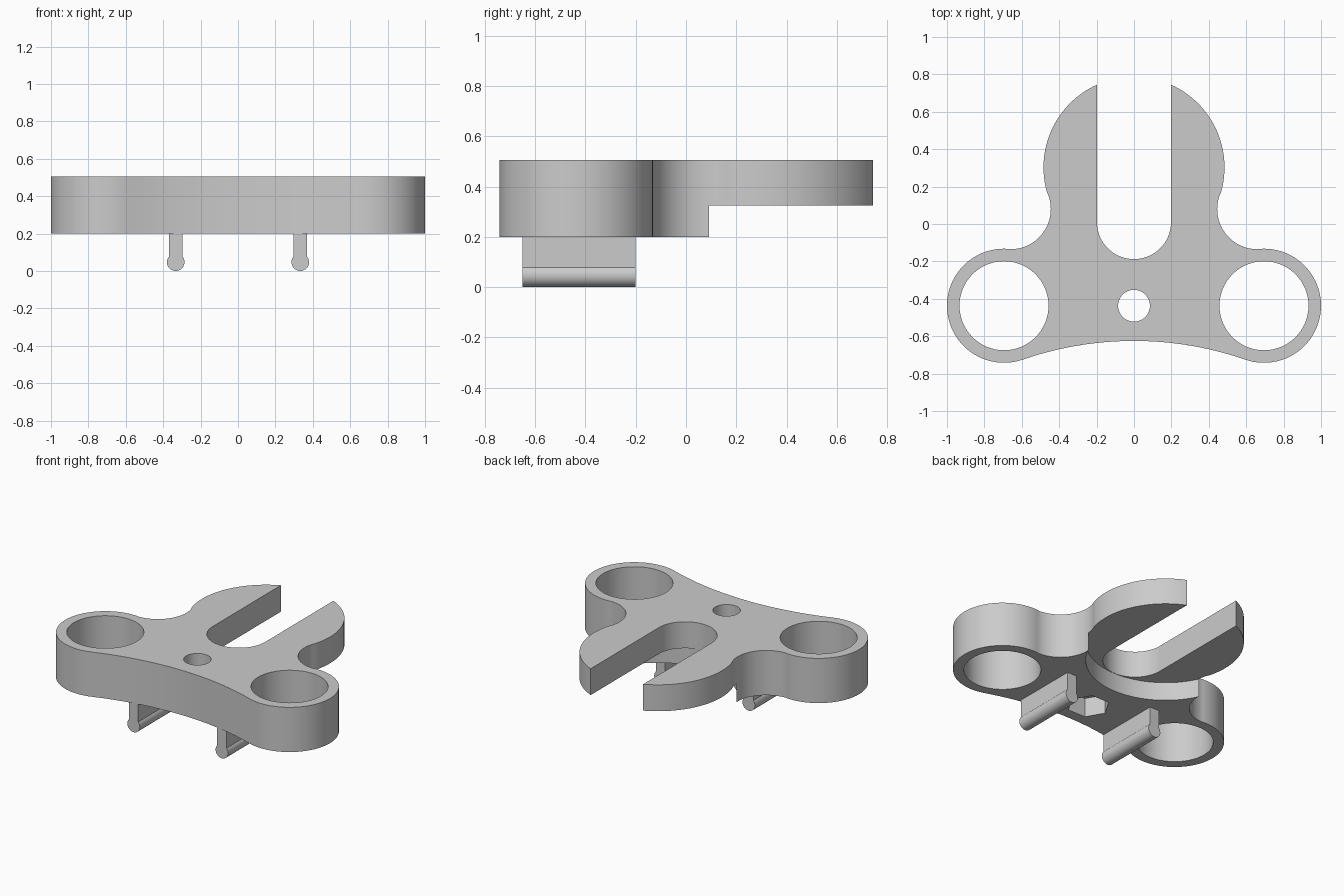
import bpy, bmesh
from math import sin, cos, radians, degrees, atan2, sqrt, asin

if "Cube" in bpy.data.objects:
    bpy.data.objects.remove(bpy.data.objects["Cube"], do_unlink=True)

grey = bpy.data.materials.new("plain grey")
grey.use_nodes = True
grey.diffuse_color = (0.6, 0.6, 0.6, 1)
grey.node_tree.nodes["Principled BSDF"].inputs["Base Color"].default_value = (0.6, 0.6, 0.6, 1)


def arc(center, r, start, end, n):
    """Points along an arc, angles in degrees."""
    steps = [radians(start + (end - start) * i / n) for i in range(n + 1)]
    return [(center[0] + r * cos(a), center[1] + r * sin(a)) for a in steps]


def circle(center, r, n=64):
    return arc(center, r, 0, 360, n)[:-1]


def heading(a, b):
    return degrees(atan2(b[1] - a[1], b[0] - a[0]))


def prism(name, points, low, high, along_y=False):
    """Extrude a flat profile along z, or along y for an x-z profile."""
    bm = bmesh.new()
    verts = [bm.verts.new((u, low, v) if along_y else (u, v, low)) for u, v in points]
    face = bm.faces.new(verts)
    moved = bmesh.ops.extrude_face_region(bm, geom=[face])["geom"]
    shift = (0, high - low, 0) if along_y else (0, 0, high - low)
    bmesh.ops.translate(bm, vec=shift, verts=[g for g in moved if isinstance(g, bmesh.types.BMVert)])
    bmesh.ops.recalc_face_normals(bm, faces=bm.faces)
    mesh = bpy.data.meshes.new(name)
    bm.to_mesh(mesh)
    bm.free()
    mesh.materials.append(grey)
    obj = bpy.data.objects.new(name, mesh)
    bpy.context.collection.objects.link(obj)
    return obj


def activate(obj):
    bpy.ops.object.select_all(action='DESELECT')
    obj.select_set(True)
    bpy.context.view_layer.objects.active = obj


def cut(obj, points, low, high):
    """Remove a prism from an object."""
    cutter = prism("cutter", points, low, high)
    mod = obj.modifiers.new("cut", 'BOOLEAN')
    mod.operation, mod.solver, mod.object = 'DIFFERENCE', 'EXACT', cutter
    activate(obj)
    bpy.ops.object.modifier_apply(modifier=mod.name)
    bpy.data.objects.remove(cutter, do_unlink=True)


def smooth(obj):
    activate(obj)
    bpy.ops.object.shade_smooth_by_angle(angle=radians(30))


# Main dimensions
BOTTOM, STEP, TOP = 0.2, 0.325, 0.505
ring, ring_r = (0.695, -0.437), 0.305
head, head_r = (0, 0.303), 0.484
waist, waist_r = (0.66, 0.08), 0.215
sweep, sweep_r = (0, -2.443), 1.818

# Plate outline: half of it from tangent arcs, then mirrored
a, b, c = heading(sweep, ring), heading(ring, waist), heading(waist, head)
half = arc(sweep, sweep_r, 90, a, 12)
half += arc(ring, ring_r, a - 180, b, 48)[1:]
half += arc(waist, waist_r, b + 180, c, 24)[1:]
half += arc(head, head_r, c - 180, 90, 40)[1:]
outline = half + [(-x, y) for x, y in reversed(half[1:-1])]
plate = prism("plate", outline, BOTTOM, TOP)

# Ring holes, bolt hole with hexagonal nut pocket below
for side in (-1, 1):
    cut(plate, circle((side * ring[0], ring[1]), 0.238), 0, 1)
cut(plate, circle((0, ring[1]), 0.085, 48), 0, 1)
cut(plate, circle((0, ring[1]), 0.132, 6), 0, BOTTOM + 0.13)

# Round step under the head, then the open slot
cut(plate, circle(head, 0.493, 96), 0, STEP)
cut(plate, arc((0, 0.01), 0.198, 180, 360, 32) + [(0.198, 1), (-0.198, 1)], 0, 1)
smooth(plate)

# Two hanging rails with rounded beads along their lower edge
bead_r, stem = 0.047, 0.035
lip = degrees(asin(stem / bead_r))
for side, name in ((1, "left_rail"), (-1, "right_rail")):
    x = side * 0.333
    profile = arc((x, bead_r), bead_r, 90 + lip, 450 - lip, 32)
    profile += [(x + stem, BOTTOM + 0.005), (x - stem, BOTTOM + 0.005)]
    smooth(prism(name, profile, -0.65, -0.2, along_y=True))
